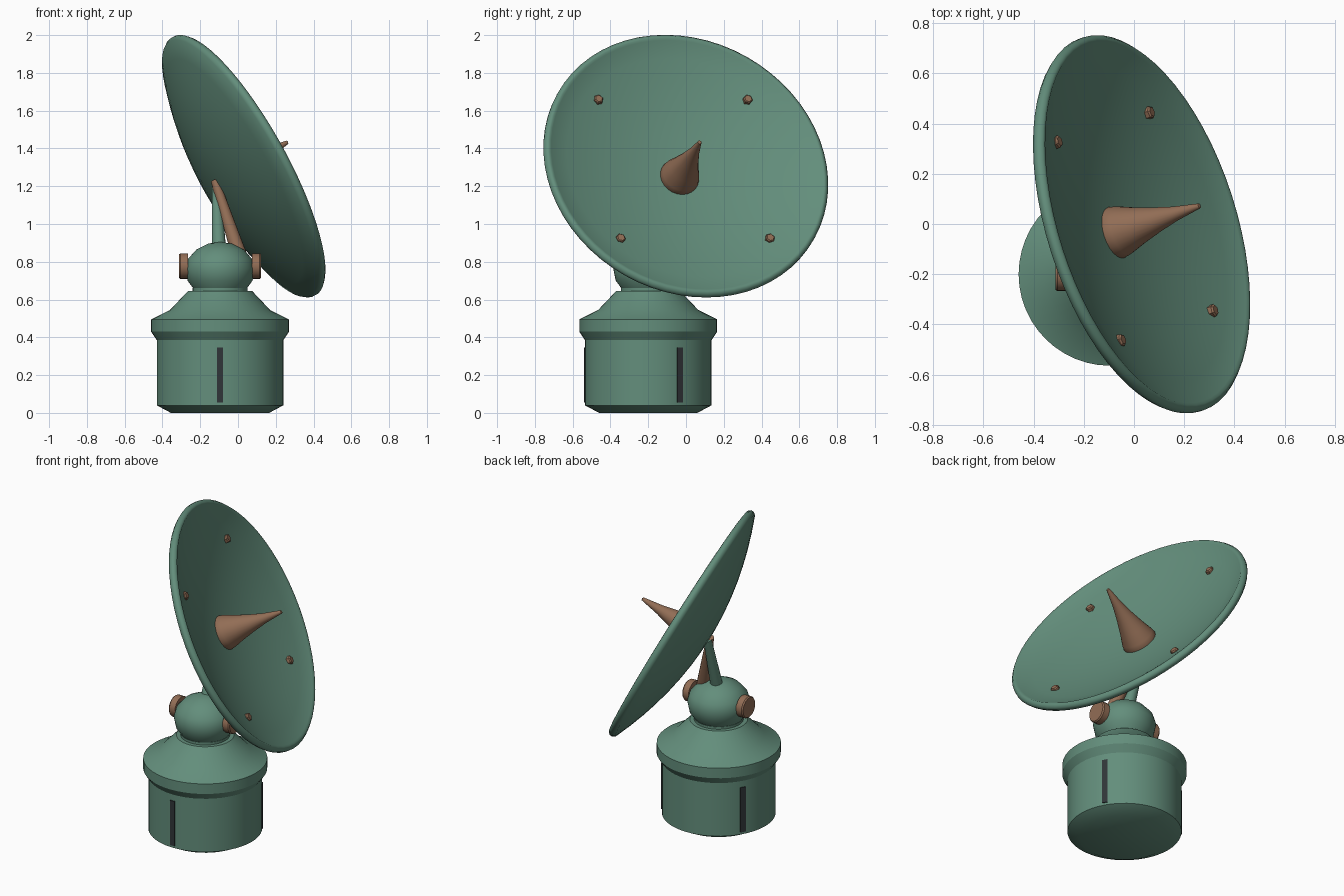
import bpy, bmesh, math
from mathutils import Matrix, Vector

cube = bpy.data.objects.get("Cube")
if cube:
    bpy.data.objects.remove(cube, do_unlink=True)


def material(name, rgb):
    m = bpy.data.materials.new(name)
    m.use_nodes = True
    m.diffuse_color = (*rgb, 1)
    m.node_tree.nodes["Principled BSDF"].inputs["Base Color"].default_value = (*rgb, 1)
    return m


GREEN = material("muted_green", (0.125, 0.27, 0.2))
BROWN = material("copper_brown", (0.29, 0.155, 0.092))
DARK = material("dark_grey", (0.03, 0.035, 0.04))


def finish(bm, name, mat, matrix, angle=30):
    """Turn a bmesh into a placed object with sharp edges kept."""
    bmesh.ops.recalc_face_normals(bm, faces=bm.faces)
    mesh = bpy.data.meshes.new(name)
    bm.to_mesh(mesh)
    bm.free()
    mesh.materials.append(mat)
    mesh.shade_smooth()
    mesh.set_sharp_from_angle(angle=math.radians(angle))
    obj = bpy.data.objects.new(name, mesh)
    obj.matrix_world = matrix
    bpy.context.collection.objects.link(obj)
    return obj


def lathe(name, profile, mat, matrix, steps=48, angle=30):
    """Revolve (radius, height) points around local z."""
    bm = bmesh.new()
    verts = [bm.verts.new((r, 0, h)) for r, h in profile]
    edges = [bm.edges.new(pair) for pair in zip(verts, verts[1:])]
    bmesh.ops.spin(bm, geom=verts + edges, cent=(0, 0, 0), axis=(0, 0, 1),
                   angle=math.tau, steps=steps)
    bmesh.ops.remove_doubles(bm, verts=bm.verts, dist=0.0005)
    return finish(bm, name, mat, matrix, angle)


def strut(name, start, end, r1, r2, mat):
    """Tapered round bar between two points."""
    a, b = Vector(start), Vector(end)
    turn = (b - a).to_track_quat('Z', 'Y').to_matrix().to_4x4()
    length = (b - a).length
    lathe(name, [(0, 0), (r1, 0), (r2, length), (0, length)], mat,
          Matrix.Translation(a) @ turn, 16)


# Base drum and collar
PX, PY = -0.095, -0.2
pedestal = Matrix.Translation((PX, PY, 0))
lathe("base_drum", [(0, 0), (0.26, 0), (0.335, 0.04), (0.335, 0.385),
                    (0.365, 0.43), (0.365, 0.495), (0.265, 0.545),
                    (0.17, 0.645), (0, 0.645)], GREEN, pedestal)
lathe("neck_ring", [(0, 0.64), (0.145, 0.64), (0.145, 0.66), (0, 0.66)],
      GREEN, pedestal)

# Swivel ball
lathe("swivel_ball", [(0, 0.65), (0.135, 0.65), (0.172, 0.7), (0.185, 0.765),
                      (0.17, 0.815), (0.125, 0.865), (0.06, 0.897), (0, 0.905)],
      GREEN, pedestal, angle=40)

# Three dark slots spaced around the drum
for i in range(3):
    bm = bmesh.new()
    bmesh.ops.create_cube(bm, size=1)
    bmesh.ops.scale(bm, vec=(0.012, 0.033, 0.29), verts=bm.verts)
    place = (pedestal @ Matrix.Rotation(math.radians(30 + 120 * i), 4, 'Z')
             @ Matrix.Translation((0.334, 0, 0.2)))
    finish(bm, f"drum_slot_{i + 1}", DARK, place)

# Pivot knobs on both sides of the ball
for side, name in ((1, "left_knob"), (-1, "right_knob")):
    place = (Matrix.Translation((PX, PY, 0.777))
             @ Matrix.Rotation(side * math.pi / 2, 4, 'Y'))
    lathe(name, [(0, 0.15), (0.04, 0.15), (0.04, 0.17), (0.068, 0.17),
                 (0.068, 0.21), (0.062, 0.218), (0, 0.218)], BROWN, place, 20)

# Support struts behind the dish
strut("green_strut", (PX - 0.005, -0.18, 0.85), (-0.115, -0.055, 1.22), 0.038, 0.024, GREEN)
strut("brown_strut", (0.015, -0.19, 0.81), (-0.122, -0.075, 1.23), 0.042, 0.022, BROWN)

# Dish frame: local z is the pointing direction
aim = Vector((0.843, 0.27, 0.465)).normalized()
side = Vector((0, 0, 1)).cross(aim).normalized()
up = aim.cross(side)
dish = (Matrix.Translation((0.035, 0, 1.308))
        @ Matrix((side, up, aim)).transposed().to_4x4())

# Dish shell: inner bowl, rounded lip, outer bowl
RIM = 0.781
steps = [i / 8 for i in range(8)]
inner = [(0.745 * t, -0.13 + 0.143 * t * t) for t in steps]
lip = [(0.745, 0.013), (0.755, 0.02), (0.768, 0.018), (RIM, 0.004),
       (RIM, -0.012), (0.77, -0.028)]
outer = [(0.77 * t, -0.19 + 0.162 * t * t) for t in reversed(steps)]
lathe("dish", inner + lip + outer, GREEN, dish, 64, 50)

# Feed horn in the middle of the dish
lathe("feed_horn", [(0, -0.145), (0.1, -0.145), (0.106, -0.125), (0.1, -0.095),
                    (0.078, -0.03), (0.052, 0.06), (0.03, 0.15),
                    (0.01, 0.268), (0, 0.272)], BROWN, dish, 24, 45)

# Four hexagonal bolts
for i in range(4):
    place = (dish @ Matrix.Rotation(math.radians(45 + 90 * i), 4, 'Z')
             @ Matrix.Translation((0.587, 0, -0.06)))
    lathe(f"dish_bolt_{i + 1}", [(0, 0), (0.026, 0), (0.026, 0.03),
                                 (0.02, 0.037), (0, 0.037)], BROWN, place, 6)
